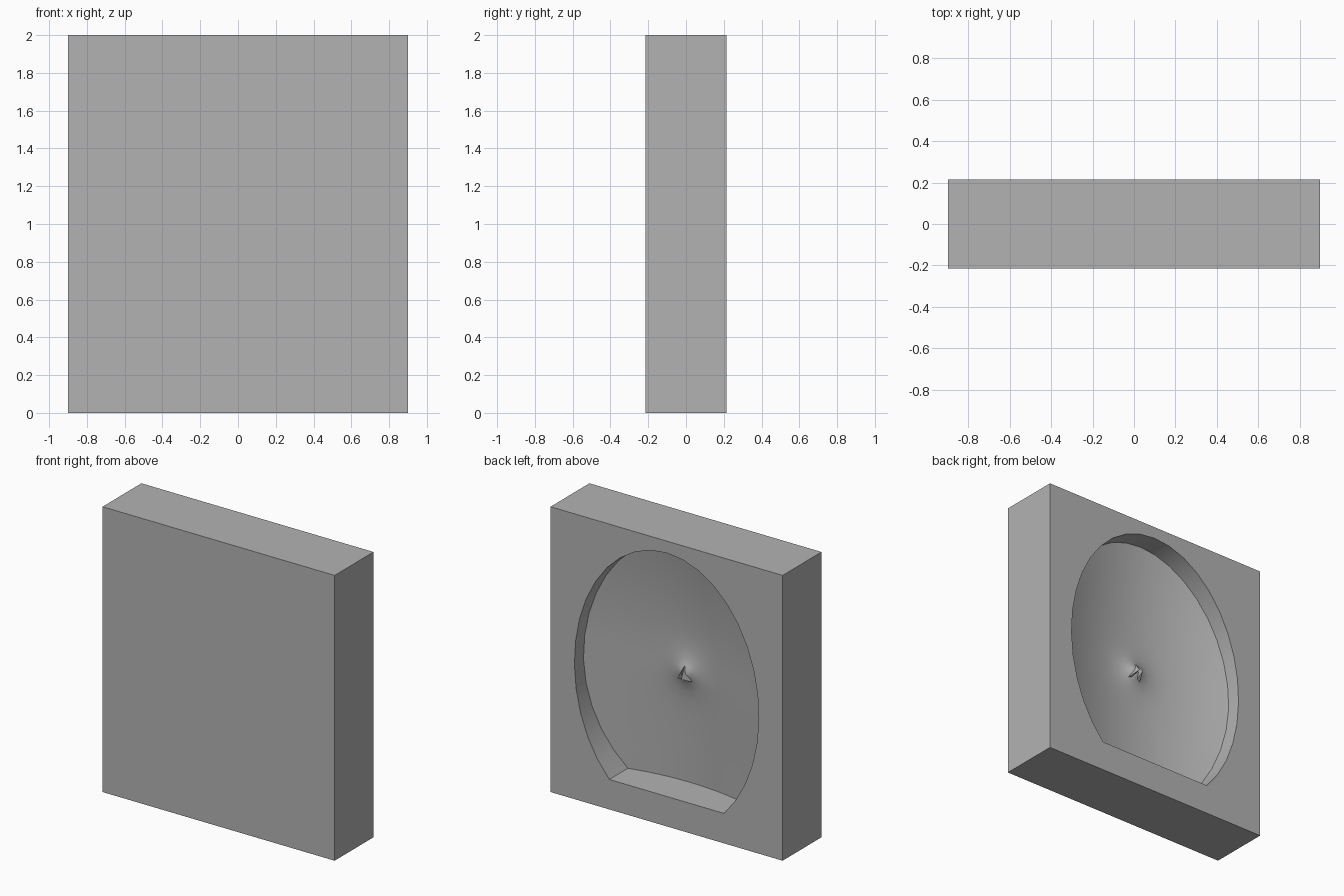
import bpy, bmesh, math
from mathutils import Vector

cube = bpy.data.objects.get("Cube")
if cube:
    bpy.data.objects.remove(cube, do_unlink=True)

W, D, H = 0.9, 0.215, 2.0           # half width, half depth, height
RX, RZ, CZ = 0.715, 0.957, 0.96     # recess ellipse
CUT_Z = 0.21                        # flat bottom of the recess
TIP_Z = 1.0                         # middle of the dished floor

grey = bpy.data.materials.new("plain grey")
grey.use_nodes = True
colour = (0.45, 0.45, 0.45, 1)
grey.diffuse_color = colour
grey.node_tree.nodes["Principled BSDF"].inputs["Base Color"].default_value = colour


def finish(name, bm, angle):
    bmesh.ops.recalc_face_normals(bm, faces=bm.faces)
    mesh = bpy.data.meshes.new(name)
    bm.to_mesh(mesh)
    bm.free()
    mesh.materials.append(grey)
    obj = bpy.data.objects.new(name, mesh)
    bpy.context.collection.objects.link(obj)
    bpy.ops.object.select_all(action='DESELECT')
    obj.select_set(True)
    bpy.context.view_layer.objects.active = obj
    bpy.ops.object.shade_smooth_by_angle(angle=math.radians(angle))
    return obj


def floor_y(x, z):
    """Surface of the dished floor, with a soft rise in the middle."""
    up = (z - CZ) / RZ
    depth = 0.24 - 0.14 * (x / RX) ** 2
    depth -= 0.09 * up * up if up > 0 else 0.025 * up
    depth -= 0.07 * math.exp(-math.hypot(x, z - TIP_Z) / 0.07)
    return D - depth


def loop_edges(bm, verts):
    return [bm.edges.new((v, verts[i - 1])) for i, v in enumerate(verts)]


def bridge(bm, a, b):
    for i in range(len(a)):
        bm.faces.new((a[i - 1], a[i], b[i], b[i - 1]))


# Recess outline: an ellipse cut off flat at the bottom
start = math.asin((CUT_Z - CZ) / RZ)
arc, flat = 28, 8
outline = []
for i in range(arc + 1):
    a = start + (math.pi - 2 * start) * i / arc
    outline.append((RX * math.cos(a), CZ + RZ * math.sin(a)))
corner = outline[0][0]
outline += [(corner * (2 * i / flat - 1), CUT_Z) for i in range(1, flat)]

# Block with the recess in its back
bm = bmesh.new()
corners = [(-W, 0), (W, 0), (W, H), (-W, H)]
front = [bm.verts.new((x, -D, z)) for x, z in corners]
back = [bm.verts.new((x, D, z)) for x, z in corners]
rim = [bm.verts.new((x, D, z)) for x, z in outline]
bm.faces.new(front)
bridge(bm, front, back)
outer = [bm.edges.get((back[i - 1], back[i])) for i in range(4)]
bmesh.ops.triangle_fill(bm, edges=outer + loop_edges(bm, rim),
                        use_beauty=True, normal=Vector((0, 1, 0)))

# Recess wall and floor, as rings closing in on the middle
previous = rim
for s in (1, 0.85, 0.7, 0.55, 0.4, 0.28, 0.18, 0.11, 0.06, 0.025):
    ring = []
    for x, z in outline:
        px, pz = x * s, TIP_Z + (z - TIP_Z) * s
        ring.append(bm.verts.new((px, floor_y(px, pz), pz)))
    bridge(bm, previous, ring)
    previous = ring
bm.faces.new(previous)
finish("hollow_block", bm, 35)

# Small pointed ridge with two legs in the middle of the floor
bm = bmesh.new()
for side in (-1, 1):
    base = [(0, 0.2, 1.05), (side * 0.06, 0.24, 0.93), (side * 0.025, 0.24, 0.94)]
    verts = [bm.verts.new((x, D - d, z)) for x, d, z in base]
    tip = bm.verts.new((side * 0.015, D - 0.14, 0.98))
    bm.faces.new(verts)
    for i in range(3):
        bm.faces.new((verts[i - 1], verts[i], tip))
finish("centre_ridge", bm, 20)
